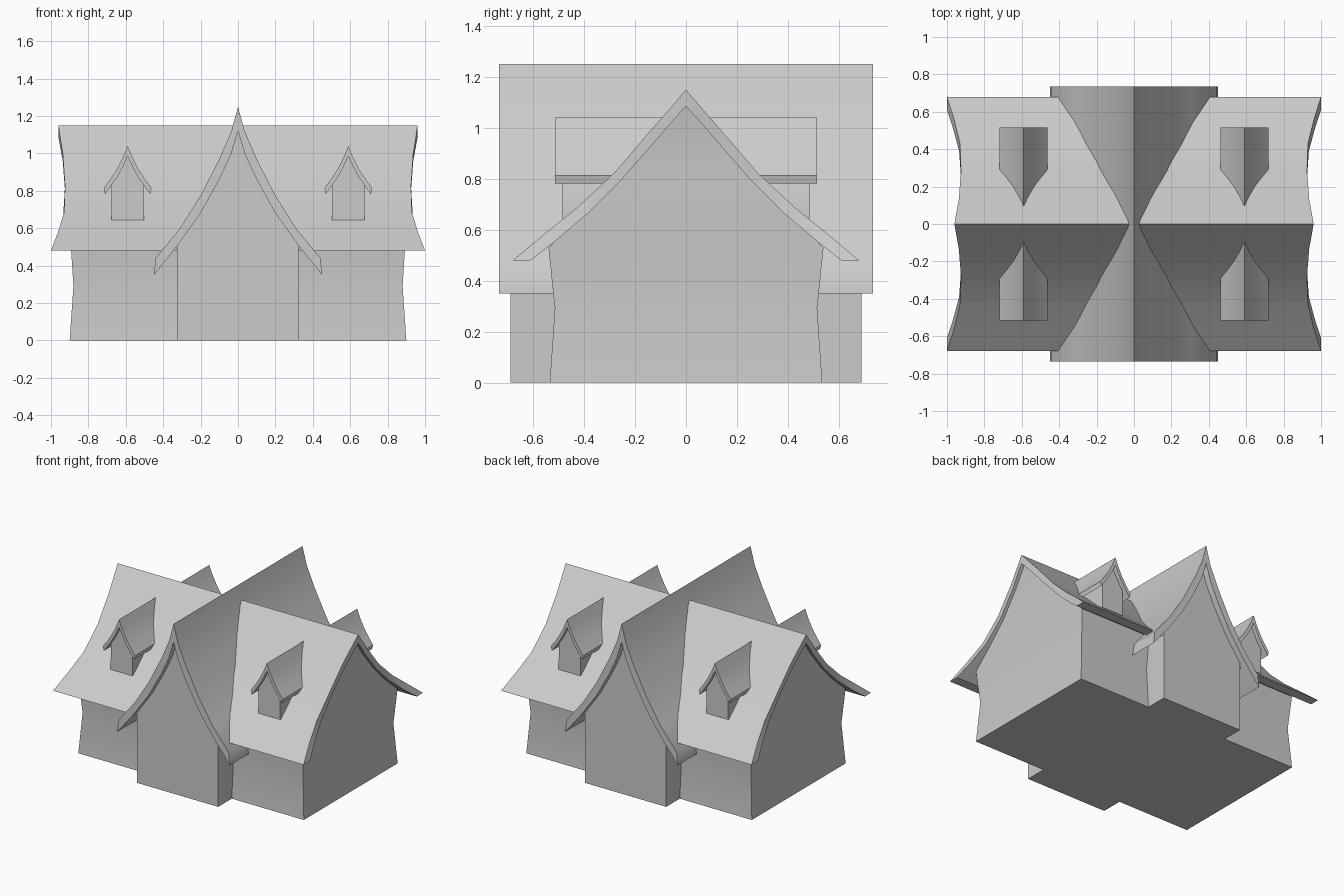
import bpy, bmesh
from math import radians

if "Cube" in bpy.data.objects:
    bpy.data.objects.remove(bpy.data.objects["Cube"])


def finish(name, bm, x, along_x):
    """Orient, place and shade one part."""
    bmesh.ops.remove_doubles(bm, verts=bm.verts, dist=1e-5)
    bmesh.ops.recalc_face_normals(bm, faces=bm.faces)
    mesh = bpy.data.meshes.new(name)
    if along_x:
        for v in bm.verts:
            v.co.x, v.co.y = -v.co.y, v.co.x
    bm.to_mesh(mesh)
    bm.free()
    ob = bpy.data.objects.new(name, mesh)
    bpy.context.collection.objects.link(ob)
    ob.location.x = x
    bpy.ops.object.select_all(action='DESELECT')
    ob.select_set(True)
    bpy.context.view_layer.objects.active = ob
    bpy.ops.object.shade_smooth_by_angle(angle=radians(35))
    return ob


def face(bm, verts):
    """Add a face, leaving out coincident corners."""
    keep = []
    for v in verts:
        if all((v.co - k.co).length > 1e-5 for k in keep):
            keep.append(v)
    if len(keep) > 2:
        bm.faces.new(keep)


def gable_walls(name, rows, x=0, along_x=False):
    """Stack of rectangles (half width, z, half length) closing at a ridge."""
    bm = bmesh.new()
    rings = [[bm.verts.new((sx * w, sy * e, z))
              for sx, sy in ((-1, -1), (1, -1), (1, 1), (-1, 1))]
             for w, z, e in rows]
    face(bm, rings[0])
    for a, b in zip(rings, rings[1:]):
        for i in range(4):
            j = (i + 1) % 4
            face(bm, (a[i], a[j], b[j], b[i]))
    return finish(name, bm, x, along_x)


def gable_roof(name, outer, inner, x=0, along_x=False):
    """Thick mirrored roof from ridge-to-eave rows (half width, z, half length)."""
    bm = bmesh.new()

    def line(points, end):
        full = [(-w, z, e) for w, z, e in points[:0:-1]] + points
        return [bm.verts.new((w, end * e, z)) for w, z, e in full]

    of, ob, nf, nb = (line(p, s) for p in (outer, inner) for s in (-1, 1))
    for a, b in ((of, ob), (nf, nb), (of, nf), (ob, nb)):
        for i in range(len(a) - 1):
            face(bm, (a[i], a[i + 1], b[i + 1], b[i]))
    for i in (0, -1):
        face(bm, (of[i], ob[i], nb[i], nf[i]))
    return finish(name, bm, x, along_x)


def with_end(points, end):
    return [(w, z, end) for w, z in points]


# Long main wing with pinched walls
gable_walls("main_walls", [
    (.535, 0, .90), (.515, .29, .88), (.54, .53, .895), (.42, .645, .90),
    (.28, .785, .90), (.12, .96, .915), (0, 1.09, .935)], along_x=True)
gable_roof("main_roof", [
    (0, 1.15, .96), (.06, 1.08, .95), (.13, 1.0, .937), (.28, .825, .925),
    (.43, .685, .93), (.56, .58, .962), (.68, .48, 1.0)], [
    (0, 1.085, .96), (.05, 1.03, .95), (.11, .96, .937), (.25, .80, .925),
    (.39, .66, .935), (.52, .55, .97), (.61, .48, 1.0)], along_x=True)

# Tall steep cross gable
cross_inner = [(0, 1.12), (.035, 1.0), (.10, .86), (.20, .68), (.325, .505), (.45, .35)]
gable_walls("cross_walls", [(.325, 0, .69)] + with_end(cross_inner[4::-1], .69))
gable_roof("cross_roof",
           with_end([(0, 1.25), (.035, 1.12), (.10, .97), (.20, .775), (.31, .60), (.44, .44)], .735),
           with_end(cross_inner, .735))

# Dormers, each running through the main roof from front to back
dormer_inner = [(0, .985), (.025, .93), (.055, .875), (.085, .832), (.12, .782)]
for side, x in (("left", -.59), ("right", .59)):
    gable_walls(side + "_dormer_walls",
                [(.087, .645, .485)] + with_end(dormer_inner[3::-1], .485), x)
    gable_roof(side + "_dormer_roof",
               with_end([(0, 1.04), (.025, .98), (.055, .92), (.09, .865), (.128, .813)], .515),
               with_end(dormer_inner, .515), x)
